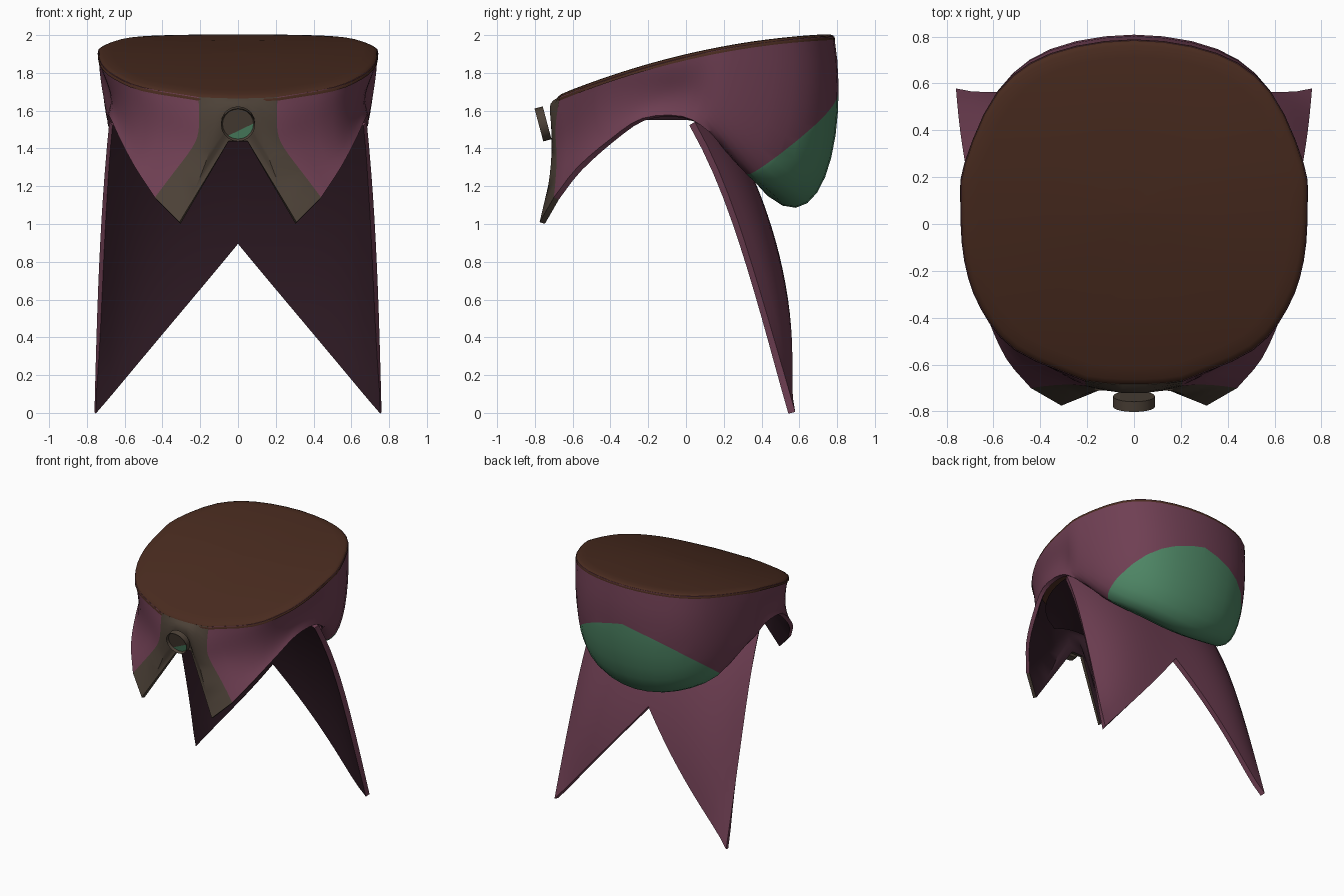
import bpy, bmesh, math
from mathutils import Vector, Matrix

if "Cube" in bpy.data.objects:
    bpy.data.objects.remove(bpy.data.objects["Cube"])


def make_material(name, rgb):
    m = bpy.data.materials.new(name)
    lin = [((c / 255 + 0.055) / 1.055) ** 2.4 for c in rgb]
    m.diffuse_color = (*lin, 1)
    m.use_nodes = True
    m.node_tree.nodes["Principled BSDF"].inputs["Base Color"].default_value = m.diffuse_color
    return m


PURPLE = make_material("plum_cloth", (111, 63, 83))
DARK = make_material("dark_lining", (50, 29, 39))
GREEN = make_material("green_patch", (78, 134, 101))
BROWN = make_material("dark_brown", (73, 43, 31))
STRAP = make_material("grey_brown_trim", (76, 65, 55))


def finish(name, bm, mats, thickness=0.0):
    """Thickened parts get the last material as lining."""
    me = bpy.data.meshes.new(name)
    bm.to_mesh(me)
    bm.free()
    for m in mats:
        me.materials.append(m)
    ob = bpy.data.objects.new(name, me)
    bpy.context.collection.objects.link(ob)
    bpy.ops.object.select_all(action='DESELECT')
    ob.select_set(True)
    bpy.context.view_layer.objects.active = ob
    if thickness:
        s = ob.modifiers.new("thickness", 'SOLIDIFY')
        s.thickness = thickness
        s.offset = -1
        s.material_offset = len(mats) - 1
        bpy.ops.object.modifier_apply(modifier=s.name)
    bpy.ops.object.shade_smooth_by_angle(angle=math.radians(40))
    return ob


def grid(cols, closed, mat_rule=lambda c: 0):
    """Skin a list of columns of points with quads."""
    bm = bmesh.new()
    vs = [[bm.verts.new(p) for p in col] for col in cols]
    n = len(cols)
    for c in range(n if closed else n - 1):
        a, b = vs[c], vs[(c + 1) % n]
        for r in range(len(a) - 1):
            bm.faces.new((a[r], a[r + 1], b[r + 1], b[r])).material_index = mat_rule(c)
    return bm, vs


def top_z(y):
    return 1.885 + 0.235 * y - 0.125 * y * y


def rim(deg):
    """Slightly squared oval, measured from the front."""
    a = math.radians(deg)
    s, c = math.sin(a), math.cos(a)
    y = 0.05 - 0.735 * math.copysign(abs(c) ** 0.85, c)
    return Vector((0.738 * abs(s) ** 0.85, y, top_z(y)))


# Half of the hood: rim angle from the front, then three curve handles down to the hem
KEYS = [
    (2.4, (.05, -.78, 1.62), (.05, -.66, 1.50), (.05, -.67, 1.44)),
    (7.4, (.10, -.75, 1.55), (.12, -.66, 1.39), (.31, -.775, 1.01)),
    (13.1, (.20, -.72, 1.40), (.19, -.66, 1.48), (.44, -.70, 1.14)),
    (40, (.50, -.53, 1.60), (.49, -.49, 1.45), (.545, -.575, 1.30)),
    (60, (.64, -.33, 1.70), (.61, -.30, 1.60), (.625, -.40, 1.45)),
    (77, (.71, -.13, 1.76), (.64, -.14, 1.68), (.675, -.23, 1.56)),
    (91, (.72, .06, 1.75), (.65, .03, 1.70), (.69, -.02, 1.57)),
    (103, (.73, .23, 1.70), (.69, .20, 1.50), (.67, .12, 1.49)),
    (131, (.58, .60, 1.55), (.59, .47, 1.05), (.50, .23, 1.36)),
    (155, (.37, .80, 1.50), (.33, .67, .85), (.26, .32, 1.27)),
    (180, (0, .87, 1.50), (0, .72, .75), (0, .34, 1.25)),
]
ctrl = [[rim(k[0])] + [Vector(p) for p in k[1:]] for k in KEYS]
ctrl[-1][0].x = 0


def spline(a, b, c, d, t):
    return 0.5 * (2 * b + (c - a) * t + (2 * a - 5 * b + 4 * c - d) * t * t
                  + (3 * b - a - 3 * c + d) * t ** 3)


def bezier(p, t):
    s = 1 - t
    return p[0] * s ** 3 + p[1] * 3 * s * s * t + p[2] * 3 * s * t * t + p[3] * t ** 3


def mirror(p):
    return Vector((-p.x, p.y, p.z))


# Smooth columns between the keys; the trim columns stay straight
SUB, ROWS, TRIM = 3, 12, 2
half = [ctrl[0], ctrl[1]]
beyond = [mirror(p) for p in ctrl[-2]]
for i in range(TRIM, len(ctrl) - 1):
    before = ctrl[i - 1] if i > TRIM else [2 * a - b for a, b in zip(ctrl[i], ctrl[i + 1])]
    after = ctrl[i + 2] if i + 2 < len(ctrl) else beyond
    for s in range(SUB):
        half.append([spline(before[k], ctrl[i][k], ctrl[i + 1][k], after[k], s / SUB)
                     for k in range(4)])
half.append(ctrl[-1])
loops = half + [[mirror(p) for p in c] for c in reversed(half[:-1])]
cols = [[bezier(c, r / ROWS) for r in range(ROWS + 1)] for c in loops]
n = len(cols)

# Hood wall with front trim, and a green patch peaking at the middle of the back
bm, _ = grid(cols, True, lambda c: 1 if c < TRIM or c >= n - 1 - TRIM else 0)
peak = Vector((0, .79, 1.68))
for side in (1, -1):
    normal = Vector((.18 * side, -.71, 1)).normalized()
    faces = [f for f in bm.faces if f.calc_center_median().x * side > 0
             and f.calc_center_median().y > 0.2]
    geom = set(faces)
    for f in faces:
        geom.update(f.edges, f.verts)
    bmesh.ops.bisect_plane(bm, geom=list(geom), plane_co=peak, plane_no=normal)
    for f in bm.faces:
        m = f.calc_center_median()
        if m.x * side > 0 and m.y > 0.3 and (m - peak).dot(normal) < 0:
            f.material_index = 2
finish("hood", bm, [PURPLE, STRAP, GREEN, DARK], 0.03)

# Brown top with a rounded lip covering the rim
lid_cols = []
for c in cols:
    col = []
    for scale, lift in ((.02, .014), (.5, .014), (.9, .014), (.97, .012), (.993, .005),
                        (1.004, -.008), (1.004, -.018)):
        x, y = c[0].x * scale, .05 + (c[0].y - .05) * scale
        col.append((x, y, top_z(y) + lift))
    lid_cols.append(col)
bm, vs = grid(lid_cols, True)
bm.faces.new([v[0] for v in vs])
finish("top_lid", bm, [BROWN])


# Cape hanging at the back, notched into two points
def cape_point(u, t):
    hi = 1.49 + 0.05 * u * u
    z = hi + t * (0.9 * (1 - abs(u)) + 0.005 - hi)
    y_mid = 0.58 - 0.132 * z ** 2.4
    y_side = 0.58 - 0.29 * z - 0.01 * z ** 5
    bend = abs(u) ** (2.5 + 3.5 * (1 - z / 1.54))
    return ((0.76 - 0.025 * z - 0.011 * z ** 3) * u, y_mid - (y_mid - y_side) * bend, z)


N = 24
bm, _ = grid([[cape_point(1 - 2 * c / N, r / 12) for r in range(13)]
              for c in range(N + 1)], False)
finish("cape", bm, [PURPLE, DARK], 0.038)


# Lining vault closing the hood from below
def vault_point(u, s):
    y = -0.62 + s * (0.62 + 0.23 - 0.15 * u * u)
    x = 0.65 * u * math.sqrt(1 - ((y - .05) / .72) ** 2)
    return (x, y, 1.6 - .05 * u * u - .10 * (max(0, y) / .23) ** 2)


bm, _ = grid([[vault_point(1 - c / 8, r / 10) for r in range(11)] for c in range(17)], False)
finish("neck_lining", bm, [DARK])

# Clasp: a tilted round stud with a recessed face and a green sliver
bm = bmesh.new()
bmesh.ops.create_cone(bm, cap_ends=True, segments=20, radius1=.09, radius2=.09, depth=.045)
front = max(bm.faces, key=lambda f: f.calc_center_median().z)
bmesh.ops.inset_region(bm, faces=[front], thickness=.008)
for v in front.verts:
    v.co.z -= 0.02
slant = Vector((-.5, 1, 0)).normalized()
pivot = Vector((0, -.038, 0))
bmesh.ops.bisect_plane(bm, geom=[front] + list(front.edges) + list(front.verts),
                       plane_co=pivot, plane_no=slant)
for f in bm.faces:
    m = f.calc_center_median()
    if f.normal.z > 0.9 and abs(m.z - .0025) < .003 and (m - pivot).dot(slant) < 0:
        f.material_index = 1
bm.transform(Matrix.Translation((0, -.757, 1.53)) @ Matrix.Rotation(math.radians(105), 4, 'X'))
finish("clasp", bm, [STRAP, GREEN])
